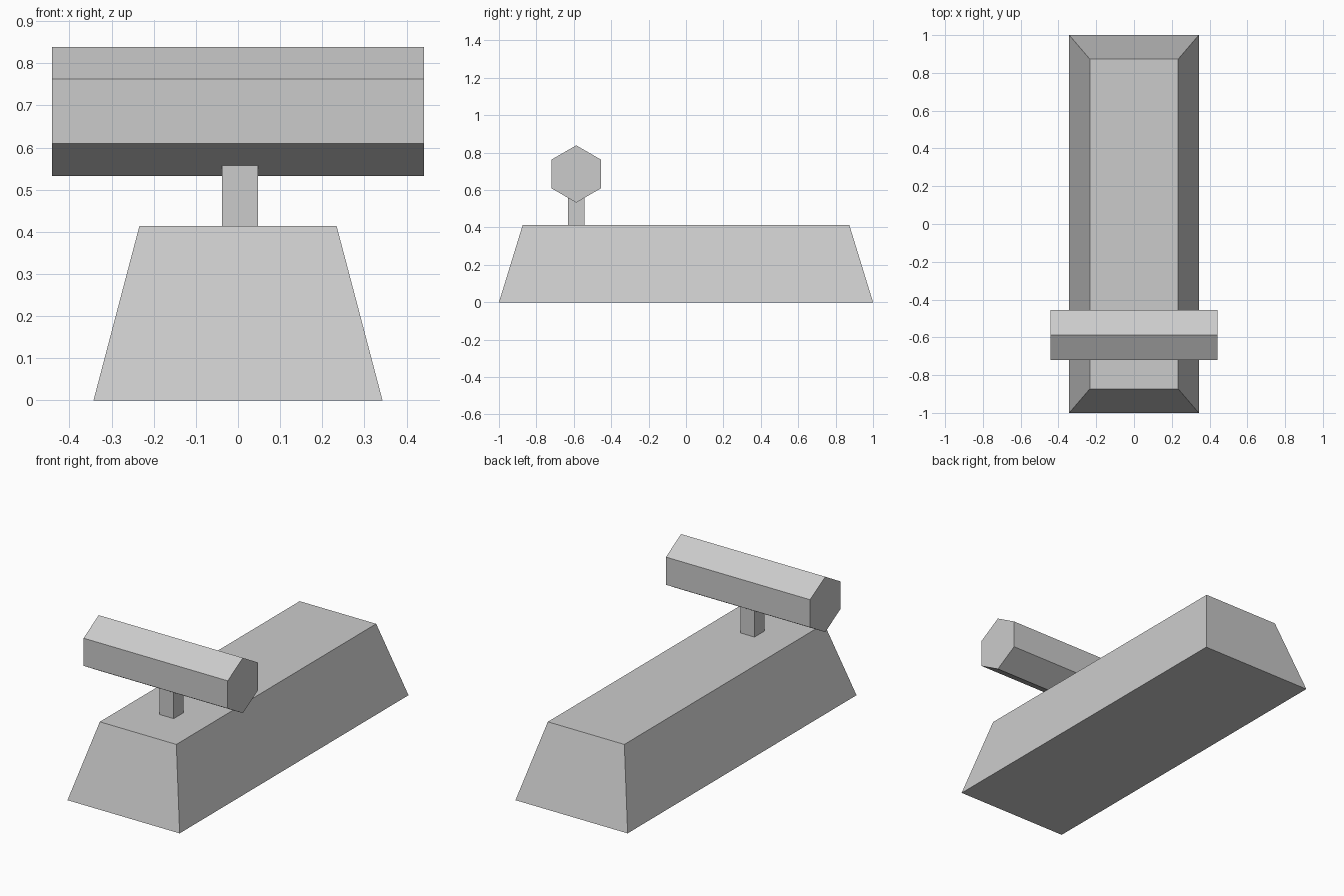
import bpy, bmesh, math
from mathutils import Matrix

cube = bpy.data.objects.get("Cube")
if cube:
    bpy.data.objects.remove(cube, do_unlink=True)

grey = bpy.data.materials.new("plain_grey")
grey.use_nodes = True
colour = (0.6, 0.6, 0.6, 1)
grey.diffuse_color = colour
grey.node_tree.nodes["Principled BSDF"].inputs["Base Color"].default_value = colour


def add_part(name, bm):
    bmesh.ops.recalc_face_normals(bm, faces=bm.faces)
    mesh = bpy.data.meshes.new(name)
    bm.to_mesh(mesh)
    bm.free()
    mesh.materials.append(grey)
    obj = bpy.data.objects.new(name, mesh)
    bpy.context.collection.objects.link(obj)
    return obj


def tapered_box(name, centre, bottom, top, z0, z1):
    """Box whose bottom and top have their own half sizes."""
    bm = bmesh.new()
    bmesh.ops.create_cube(bm, size=2)
    for v in bm.verts:
        half, z = (top, z1) if v.co.z > 0 else (bottom, z0)
        v.co = (centre[0] + v.co.x * half[0], centre[1] + v.co.y * half[1], z)
    return add_part(name, bm)


# Long base with sloping sides
tapered_box("base", (0, 0), (0.343, 1.0), (0.234, 0.873), 0, 0.414)

# Square post, running up into the crossbar
tapered_box("post", (0.005, -0.587), (0.043, 0.043), (0.043, 0.043), 0.414, 0.62)

# Six-sided crossbar lying along x, with an edge at the top
bm = bmesh.new()
bmesh.ops.create_cone(bm, cap_ends=True, segments=6, radius1=0.153, radius2=0.153, depth=0.882)
top_edge = max(bm.verts, key=lambda v: v.co.x)
turn = -math.atan2(top_edge.co.y, top_edge.co.x)
place = (Matrix.Translation((0, -0.587, 0.686))
         @ Matrix.Rotation(-math.pi / 2, 4, "Y")
         @ Matrix.Rotation(turn, 4, "Z"))
bmesh.ops.transform(bm, matrix=place, verts=bm.verts)
# Snap the top and bottom edges exactly above the axis
axis_y, axis_z = -0.587, 0.686
for v in bm.verts:
    angle = math.atan2(v.co.z - axis_z, v.co.y - axis_y)
    angle = math.pi / 2 + round((angle - math.pi / 2) / (math.pi / 3)) * math.pi / 3
    v.co.y = axis_y + 0.153 * math.cos(angle)
    v.co.z = axis_z + 0.153 * math.sin(angle)
add_part("crossbar", bm)
